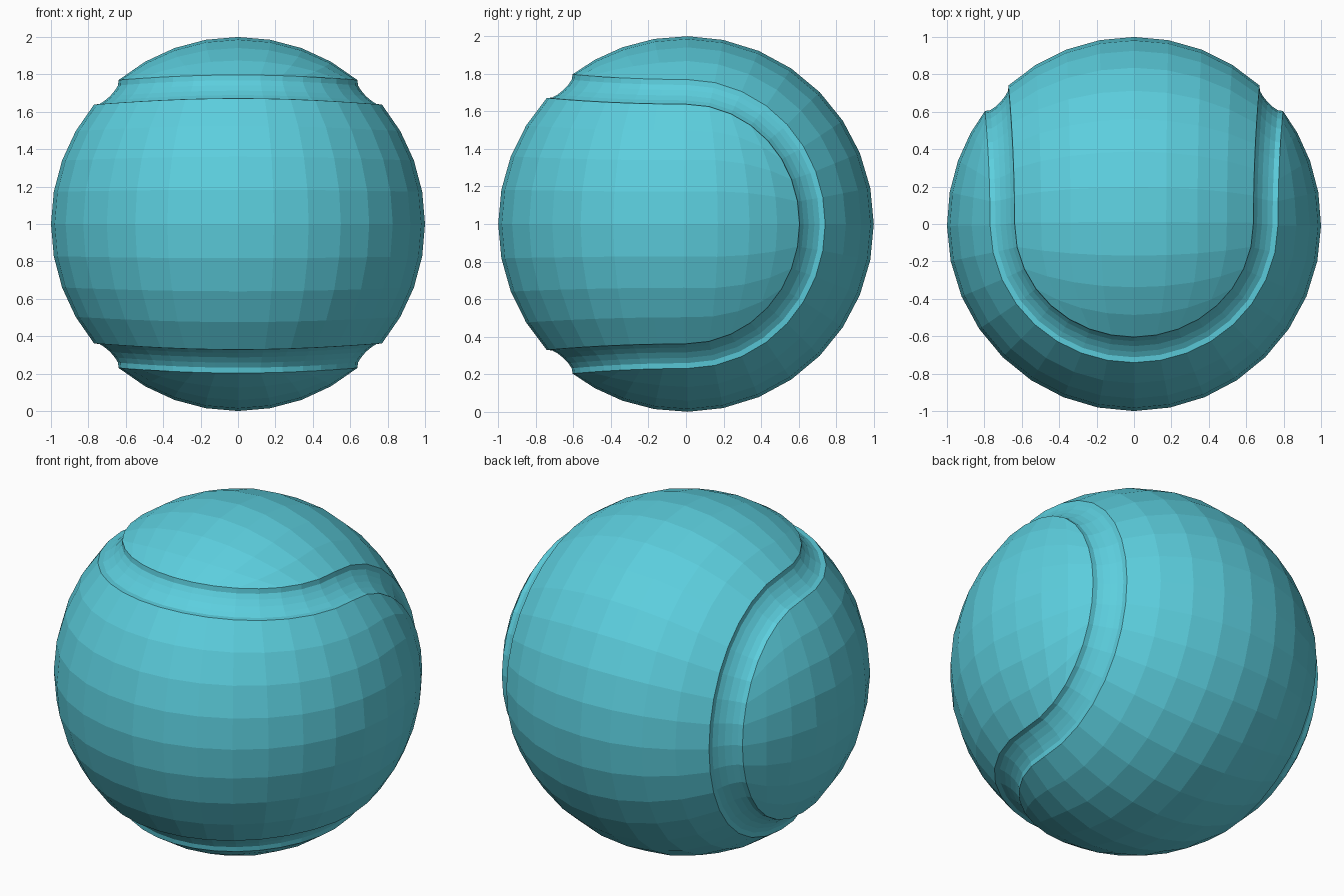
import bpy, bmesh
from math import sin, cos, pi, radians
from mathutils import Vector

cube = bpy.data.objects.get("Cube")
if cube:
    bpy.data.objects.remove(cube, do_unlink=True)

ARC = 16            # segments per half-circle of the seam
ROWS = 8            # facets across a panel
CENTRE = Vector((0, 0, 1))
# Groove section, crest to middle: (angle from seam, radius)
GROOVE = [(0.093, 1.0), (0.072, 0.98), (0.04, 0.971), (0, 0.967)]


def swap(p):
    """Map one panel onto the other."""
    return Vector((p.z, -p.y, p.x))


def front_arc(t):
    e = radians(45 + 2.5 * sin(t) ** 2)
    return Vector((-cos(e) * cos(t), -cos(e) * sin(t), sin(e)))


# Closed seam: front arc, side arc, then the same turned half round y
steps = [pi * i / ARC for i in range(ARC)]
half = [front_arc(t) for t in steps] + [swap(front_arc(pi - t)) for t in steps]
seam = half + [Vector((-p.x, p.y, -p.z)) for p in half]
COUNT = len(seam)


def offset(i, angle, radius):
    p = seam[i]
    tangent = seam[(i + 1) % COUNT] - seam[i - 1]
    side = tangent.cross(p).normalized()
    return (p * cos(angle) + side * sin(angle)) * radius


rings = [[offset(i, a, r) for i in range(COUNT)] for a, r in GROOVE]
edge = rings[0]

bm = bmesh.new()


def add_grid(grid):
    """Add a quad grid and its swapped twin."""
    for move in (lambda p: p, swap):
        verts = [[bm.verts.new(move(p) + CENTRE) for p in row] for row in grid]
        for a, b in zip(verts, verts[1:]):
            for j in range(len(a) - 1):
                bm.faces.new((a[j], a[j + 1], b[j + 1], b[j]))


# Groove between the panels
add_grid([ring + ring[:1] for ring in rings])

# Panel waist: columns joining the upper and lower edges
waist = [[edge[i].slerp(edge[3 * ARC - i], j / ROWS) for j in range(ROWS + 1)]
         for i in range(ARC + 1)]
add_grid(waist)


def end_cap(chord, arc):
    """Fill the rounded panel end between the waist and the seam arc."""
    q = ARC // 4
    top, end, bottom = arc[:q + 1], arc[q:3 * q + 1], arc[:3 * q - 1:-1]
    grid = []
    for i in range(q + 1):
        u = i / q
        row = []
        for j in range(ROWS + 1):
            v = j / ROWS
            p = (chord[j].lerp(end[j], u) + top[i].lerp(bottom[i], v)
                 - chord[0].lerp(end[0], u).lerp(chord[-1].lerp(end[-1], u), v))
            row.append(p.normalized())
        grid.append(row)
    add_grid(grid)


end_cap(waist[-1], edge[ARC:2 * ARC + 1])
end_cap(waist[0][::-1], edge[3 * ARC:] + edge[:1])

bmesh.ops.remove_doubles(bm, verts=bm.verts, dist=0.0005)
bmesh.ops.recalc_face_normals(bm, faces=bm.faces)

mesh = bpy.data.meshes.new("ball")
bm.to_mesh(mesh)
bm.free()
ball = bpy.data.objects.new("ball", mesh)
bpy.context.collection.objects.link(ball)

# Single turquoise material
turquoise = bpy.data.materials.new("turquoise")
turquoise.use_nodes = True
colour = (0.107, 0.62, 0.73, 1)
turquoise.diffuse_color = colour
turquoise.node_tree.nodes["Principled BSDF"].inputs["Base Color"].default_value = colour
mesh.materials.append(turquoise)
